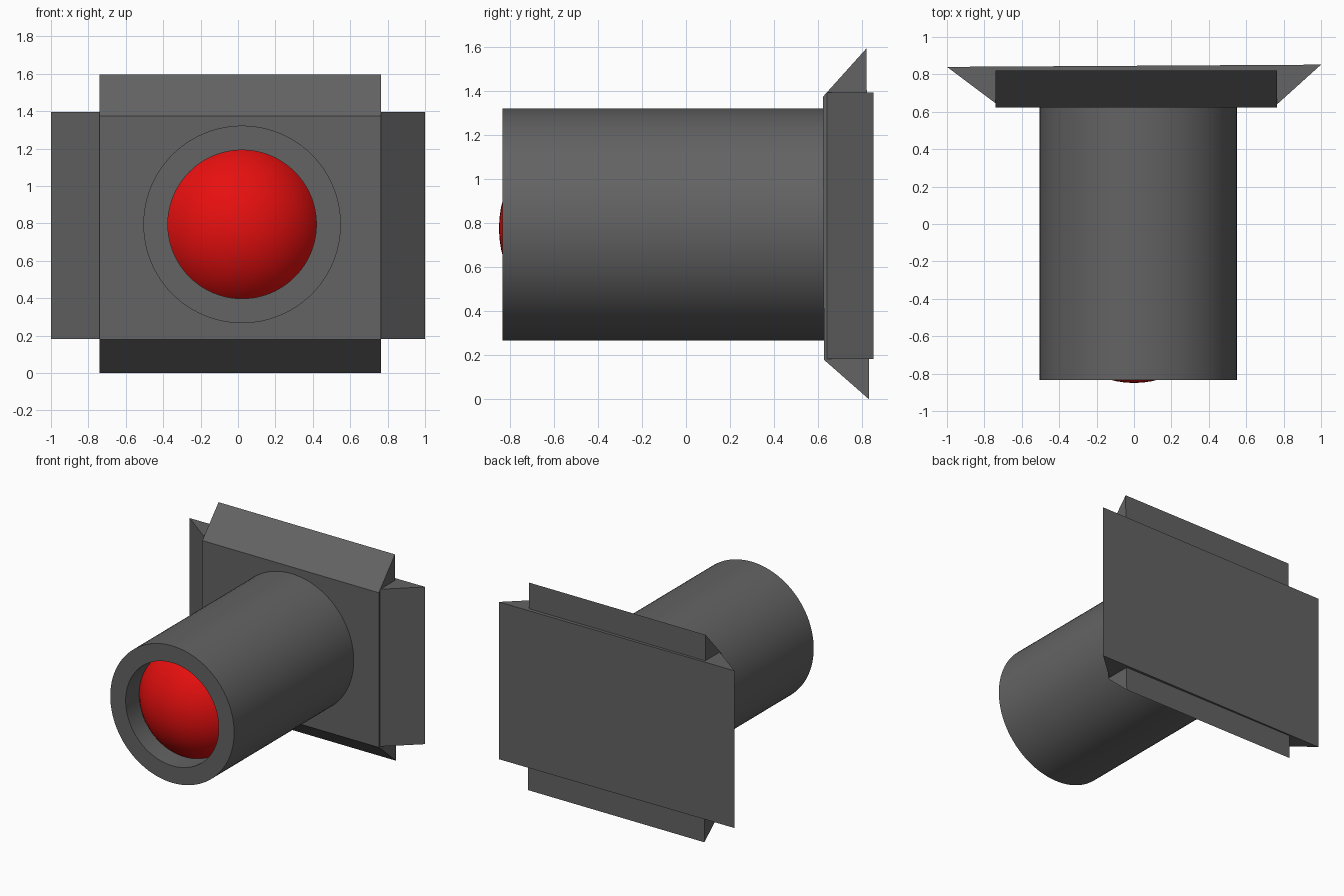
import bpy, bmesh, math
from mathutils import Matrix, Vector

if "Cube" in bpy.data.objects:
    bpy.data.objects.remove(bpy.data.objects["Cube"])


def material(name, rgb):
    m = bpy.data.materials.new(name)
    m.diffuse_color = (*rgb, 1.0)
    m.use_nodes = True
    m.node_tree.nodes["Principled BSDF"].inputs["Base Color"].default_value = m.diffuse_color
    return m


GREY = material("dark grey", (0.125, 0.125, 0.125))
RED = material("red", (0.85, 0.005, 0.005))


def finish(bm, name, mat, smooth=False):
    bmesh.ops.recalc_face_normals(bm, faces=bm.faces[:])
    me = bpy.data.meshes.new(name)
    bm.to_mesh(me)
    bm.free()
    me.materials.append(mat)
    ob = bpy.data.objects.new(name, me)
    bpy.context.collection.objects.link(ob)
    if smooth:
        bpy.ops.object.select_all(action='DESELECT')
        ob.select_set(True)
        bpy.context.view_layer.objects.active = ob
        bpy.ops.object.shade_smooth_by_angle(angle=math.radians(35))
    return ob


def prism(name, outline, offset):
    """Extrude a planar outline along an offset vector."""
    bm = bmesh.new()
    face = bm.faces.new([bm.verts.new(p) for p in outline])
    ext = bmesh.ops.extrude_face_region(bm, geom=[face])
    moved = [g for g in ext["geom"] if isinstance(g, bmesh.types.BMVert)]
    bmesh.ops.translate(bm, verts=moved, vec=Vector(offset))
    return finish(bm, name, GREY)


# Mounting plate: one trapezoid block flaring sideways, one flaring up and down
side_outline = [(-0.74, 0.645), (0.765, 0.64), (1.0, 0.852), (-1.0, 0.84)]
prism("side_flare_plate", [(x, y, 0.183) for x, y in side_outline], (0, 0, 1.212))

upright_outline = [(0.627, 0.18), (0.622, 1.375), (0.82, 1.595), (0.832, 0.0)]
prism("upright_flare_plate", [(-0.74, y, z) for y, z in upright_outline], (1.505, 0, 0))

# Barrel: lathed tube with an open bore at the front
SEGMENTS = 96
CX, CZ = 0.022, 0.795
profile = [(0.397, -0.2), (0.397, -0.833), (0.528, -0.833), (0.528, 0.65)]
bm = bmesh.new()
rings = []
for r, y in profile:
    rings.append([bm.verts.new((CX + r * math.cos(a), y, CZ + r * math.sin(a)))
                  for a in (2 * math.pi * i / SEGMENTS for i in range(SEGMENTS))])
for a, b in zip(rings, rings[1:]):
    for i in range(SEGMENTS):
        j = (i + 1) % SEGMENTS
        bm.faces.new((a[i], a[j], b[j], b[i]))
bm.faces.new(rings[0])
bm.faces.new(rings[-1])
finish(bm, "barrel", GREY, smooth=True)

# Red lens: ball seated in the bore, its tip just past the rim
bm = bmesh.new()
bmesh.ops.create_uvsphere(bm, u_segments=64, v_segments=32, radius=0.48,
                          matrix=Matrix.Translation((0.0, -0.37, 0.778)))
finish(bm, "lens", RED, smooth=True)
